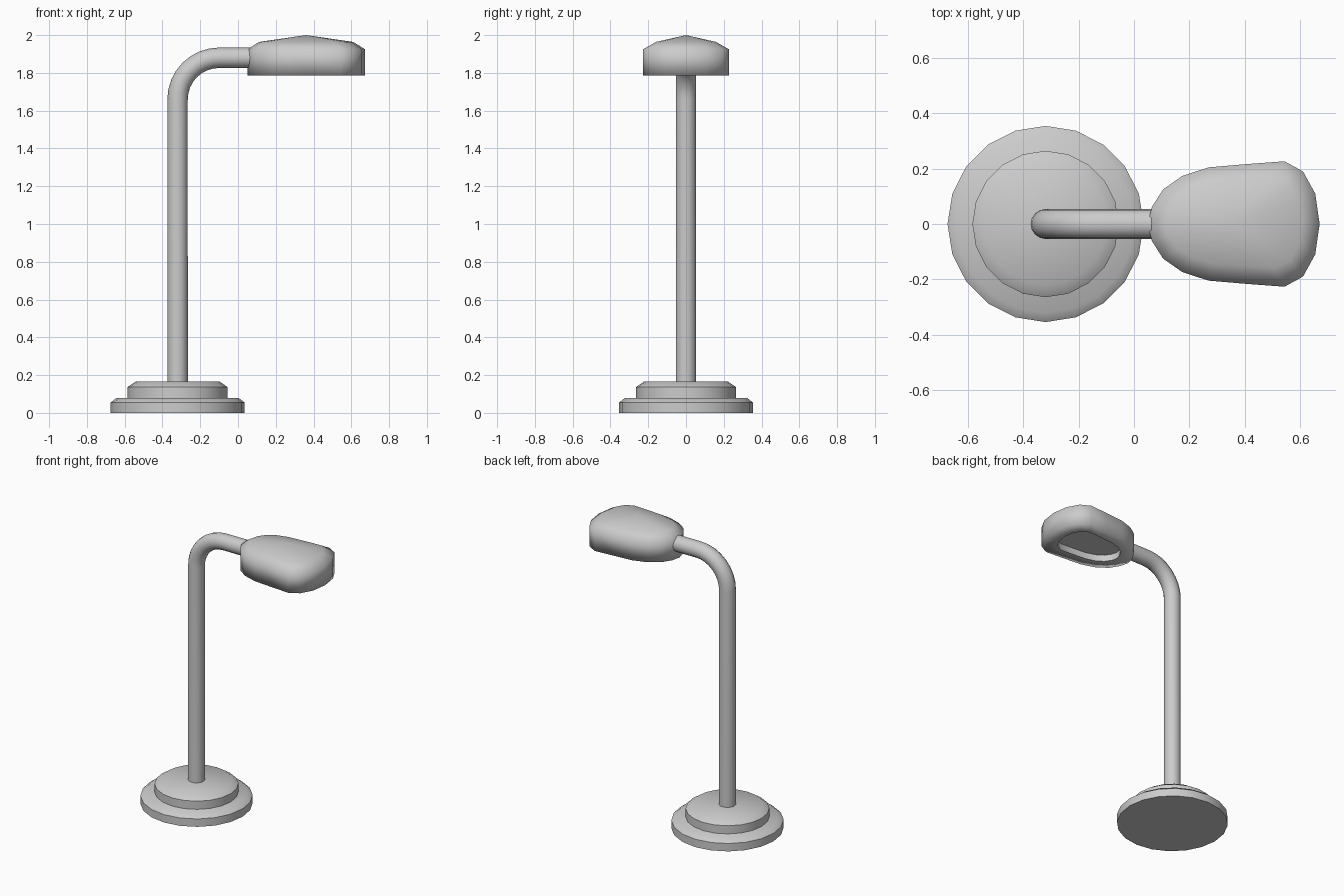
import bpy, bmesh, math

if "Cube" in bpy.data.objects:
    bpy.data.objects.remove(bpy.data.objects["Cube"])

POLE_X = -0.32


def add_object(name, bm):
    bmesh.ops.recalc_face_normals(bm, faces=bm.faces)
    me = bpy.data.meshes.new(name)
    bm.to_mesh(me)
    bm.free()
    ob = bpy.data.objects.new(name, me)
    bpy.context.collection.objects.link(ob)
    return ob


def ring(bm, points, z):
    return [bm.verts.new((x, y, z)) for x, y in points]


def bridge(bm, a, b):
    n = len(a)
    return [bm.faces.new((a[i], a[(i + 1) % n], b[(i + 1) % n], b[i])) for i in range(n)]


def smooth_by_angle(ob, degrees):
    bpy.ops.object.select_all(action='DESELECT')
    ob.select_set(True)
    bpy.context.view_layer.objects.active = ob
    bpy.ops.object.shade_smooth_by_angle(angle=math.radians(degrees))


# Stepped base: two chamfered discs
def disc(name, profile, sides=20):
    bm = bmesh.new()
    rings = []
    for r, z in profile:
        pts = [(POLE_X + r * math.cos(math.tau * i / sides), r * math.sin(math.tau * i / sides))
               for i in range(sides)]
        rings.append(ring(bm, pts, z))
    for a, b in zip(rings, rings[1:]):
        bridge(bm, a, b)
    bm.faces.new(rings[0])
    bm.faces.new(rings[-1])
    smooth_by_angle(add_object(name, bm), 45)


disc("base_lower", [(0.355, 0), (0.355, 0.055), (0.322, 0.08)])
disc("base_upper", [(0.265, 0.075), (0.265, 0.137), (0.222, 0.166)])

# Pole with a quarter bend into the arm
R, TOP = 0.22, 1.88
path = [(POLE_X, 0.15)]
for i in range(9):
    a = math.pi - math.pi / 2 * i / 8
    path.append((POLE_X + R + R * math.cos(a), TOP - R + R * math.sin(a)))
path.append((0.09, TOP))
cu = bpy.data.curves.new("pole", 'CURVE')
cu.dimensions = '3D'
cu.bevel_depth = 0.054
cu.bevel_resolution = 6
cu.use_fill_caps = True
sp = cu.splines.new('POLY')
sp.points.add(len(path) - 1)
for p, (x, z) in zip(sp.points, path):
    p.co = (x, 0, z, 1)
pole = bpy.data.objects.new("pole", cu)
bpy.context.collection.objects.link(pole)
bpy.ops.object.select_all(action='DESELECT')
pole.select_set(True)
bpy.context.view_layer.objects.active = pole
bpy.ops.object.convert(target='MESH')
smooth_by_angle(pole, 40)

# Lamp head: half outline mirrored, domed top, recessed underside
half = [(0.05, 0), (0.064, 0.06), (0.105, 0.125), (0.175, 0.174), (0.27, 0.205),
        (0.41, 0.217), (0.545, 0.227), (0.612, 0.19), (0.656, 0.11), (0.672, 0)]
outline = half + [(x, -y) for x, y in half[-2:0:-1]]
CX = 0.36


def scaled(sx, sy):
    return [(CX + (x - CX) * sx, y * sy) for x, y in outline]


bm = bmesh.new()
inner_floor = ring(bm, scaled(0.70, 0.64), 1.83)
inner_rim = ring(bm, scaled(0.70, 0.64), 1.785)
bottom = ring(bm, outline, 1.785)
side = ring(bm, outline, 1.925)
shoulder = ring(bm, scaled(0.80, 0.70), 1.964)
for a, b in zip((inner_floor, inner_rim, bottom, side), (inner_rim, bottom, side, shoulder)):
    bridge(bm, a, b)
bm.faces.new(inner_floor)
apex = bm.verts.new((CX, 0, 2.0))
for i in range(len(shoulder)):
    bm.faces.new((shoulder[i], shoulder[(i + 1) % len(shoulder)], apex))
for f in bm.faces:
    f.smooth = True
for loop in (inner_floor, inner_rim):
    for i, v in enumerate(loop):
        bm.edges.get((v, loop[(i + 1) % len(loop)])).smooth = False
add_object("lamp_head", bm)
